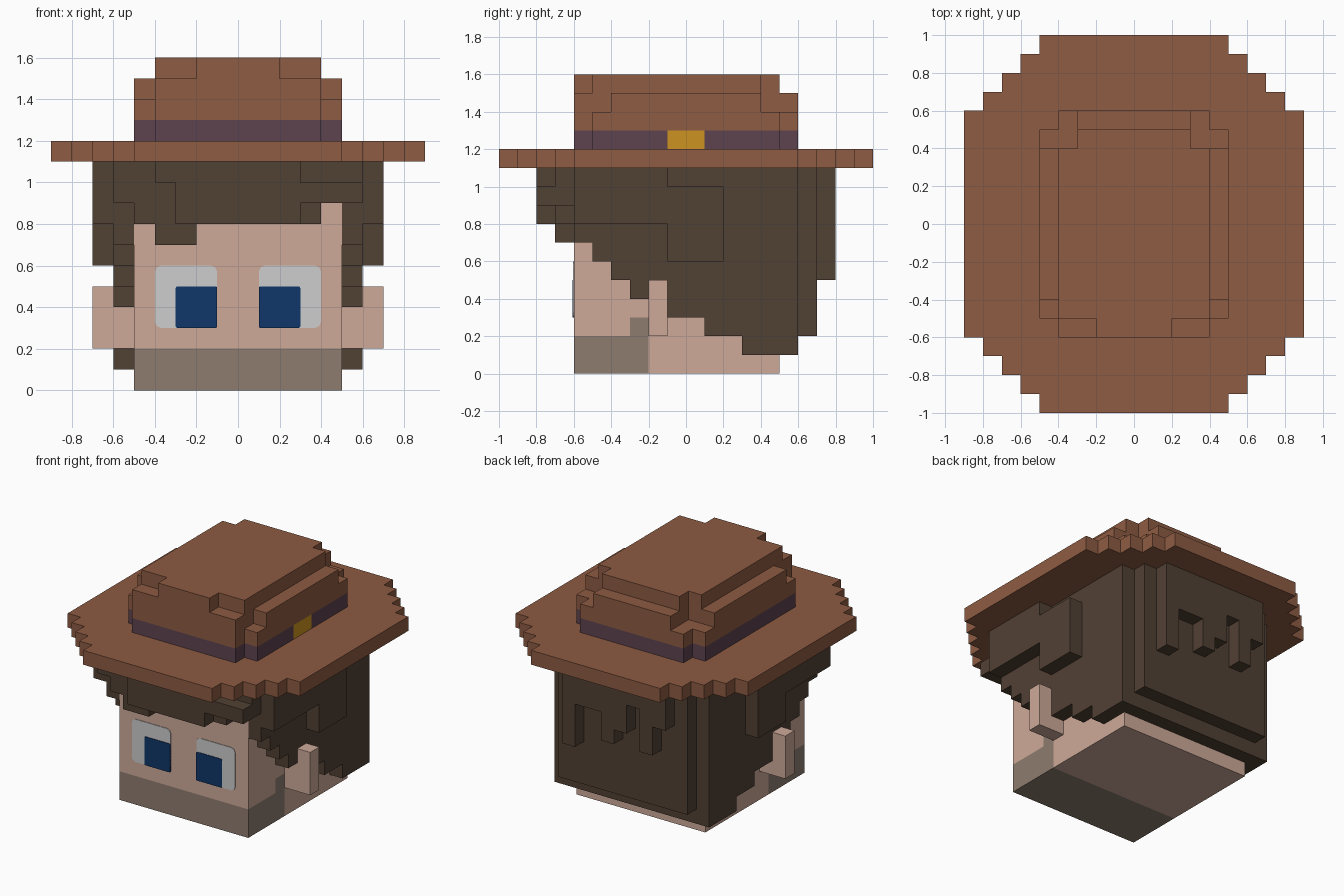
import bpy, bmesh, math

if "Cube" in bpy.data.objects:
    bpy.data.objects.remove(bpy.data.objects["Cube"])

U = 0.1  # size of one block


def material(name, hex_code, gain=1.06):
    lin = []
    for i in (0, 2, 4):
        c = int(hex_code[i:i + 2], 16) / 255
        lin.append(min(1, gain * (c / 12.92 if c < 0.04045 else ((c + 0.055) / 1.055) ** 2.4)))
    m = bpy.data.materials.new(name)
    m.diffuse_color = (*lin, 1)
    m.use_nodes = True
    m.node_tree.nodes["Principled BSDF"].inputs["Base Color"].default_value = m.diffuse_color
    return m


SKIN = material("skin", "c9a595")
STUBBLE = material("stubble", "8b796d")
HAIR = material("dark_hair", "4f3f32")
FELT = material("brown_felt", "8a5941")
BAND = material("plum_band", "5b424e")
GOLD = material("gold", "c89020")
WHITE = material("eye_white", "c8c8c8")
BLUE = material("eye_blue", "0f3567")


def add_object(name, bm, mats):
    mesh = bpy.data.meshes.new(name)
    bm.to_mesh(mesh)
    bm.free()
    for m in mats:
        mesh.materials.append(m)
    ob = bpy.data.objects.new(name, mesh)
    bpy.context.collection.objects.link(ob)
    return ob


def blocks(name, boxes, mats, rule=None, mirror=False):
    """Fuse boxes (x0,x1,y0,y1,z0,z1 in blocks) into one clean outer skin."""
    cells = set()
    for x0, x1, y0, y1, z0, z1 in boxes:
        for x in range(x0, x1):
            for y in range(y0, y1):
                for z in range(z0, z1):
                    cells.add((x, y, z))
                    if mirror:
                        cells.add((-x - 1, y, z))
    bm = bmesh.new()
    verts = {}
    for cell in sorted(cells):
        for axis in range(3):
            for side in (0, 1):
                near = list(cell)
                near[axis] += 2 * side - 1
                if tuple(near) in cells:
                    continue
                b, c = (axis + 1) % 3, (axis + 2) % 3
                ring = []
                for db, dc in ((0, 0), (1, 0), (1, 1), (0, 1)):
                    p = list(cell)
                    p[axis] += side
                    p[b] += db
                    p[c] += dc
                    p = tuple(p)
                    if p not in verts:
                        verts[p] = bm.verts.new([k * U for k in p])
                    ring.append(verts[p])
                f = bm.faces.new(ring if side else ring[::-1])
                f.normal_update()
                if rule:
                    f.material_index = rule(f.calc_center_median() / U, f.normal)
    bmesh.ops.dissolve_limit(bm, angle_limit=0.01, verts=bm.verts[:],
                             edges=bm.edges[:], delimit={'MATERIAL'})
    return add_object(name, bm, mats)


def plate(name, x0, x1, z0, z1, radius, y, mat):
    """Thin rounded plate on the face, reaching forward to y."""
    bm = bmesh.new()
    ring = []
    corners = ((x1, z1, 0), (x0, z1, 90), (x0, z0, 180), (x1, z0, 270))
    cx, cz = (x0 + x1) / 2, (z0 + z1) / 2
    for x, z, start in corners:
        ox = x - math.copysign(radius, x - cx)
        oz = z - math.copysign(radius, z - cz)
        for k in range(3):
            a = math.radians(start + 45 * k)
            ring.append(bm.verts.new((ox + radius * math.cos(a), -0.6, oz + radius * math.sin(a))))
    face = bm.faces.new(ring)
    ext = bmesh.ops.extrude_face_region(bm, geom=[face])
    moved = [v for v in ext["geom"] if isinstance(v, bmesh.types.BMVert)]
    bmesh.ops.translate(bm, verts=moved, vec=(0, y + 0.6, 0))
    bmesh.ops.recalc_face_normals(bm, faces=bm.faces[:])
    return add_object(name, bm, [mat])


# Head, with stubble on the jaw and a small sideburn patch
def head_rule(p, n):
    jaw = p.y < -2 and p.z < 2
    sideburn = abs(n.x) > 0.5 and -3 < p.y < -2 and p.z < 3
    return 1 if jaw or sideburn else 0


blocks("head", [(-5, 5, -6, 5, 0, 10)], [SKIN, STUBBLE], head_rule)

# Ears
for side, x in (("left", -7), ("right", 5)):
    blocks(side + "_ear", [(x, x + 2, -2, -1, 2, 5)], [SKIN])

# Eyes
for side, s in (("left", -1), ("right", 1)):
    plate(side + "_eye", *sorted((s * 0.1, s * 0.4)), 0.3, 0.6, 0.03, -0.604, WHITE)
    plate(side + "_iris", *sorted((s * 0.1, s * 0.3)), 0.3, 0.5, 0.008, -0.608, BLUE)

# Hair cap: top, stepped sides, outer side locks and back
side_bottoms = [7, 6, 5, 4, 5, 3, 3, 2, 2, 1, 1, 1]
cap = [(0, 6, -6, 6, 10, 11), (0, 6, 5, 6, 1, 11), (0, 5, 6, 7, 2, 11),
       (6, 7, -6, -1, 8, 11), (6, 7, -1, 2, 6, 10)]
cap += [(5, 6, y, y + 1, z, 11) for y, z in enumerate(side_bottoms, -6)]
blocks("hair_cap", cap, [HAIR], mirror=True)

# Hanging locks at the back, from left to right
back_bottoms = [8, 6, 9, 7, 6, 8, 8, 5]
blocks("back_locks", [(x, x + 1, 7, 8, z, 11) for x, z in enumerate(back_bottoms, -4)], [HAIR])

# Fringe in two layers
blocks("fringe", [
    (-6, 6, -7, -6, 9, 11), (-5, 4, -7, -6, 8, 9), (-4, -2, -7, -6, 7, 8),
    (-4, 3, -8, -7, 10, 11), (-3, 6, -8, -7, 9, 10), (-3, 3, -8, -7, 8, 9)], [HAIR])

# Hat brim with stepped corners
blocks("hat_brim", [(-9 + k, 9 - k, -6 - k, 6 + k, 11, 12) for k in range(5)], [FELT])


# Hat crown, with the band and a buckle on the right side
def crown_rule(p, n):
    if p.z > 13 or abs(n.z) > 0.5:
        return 0
    return 2 if n.x > 0.5 and p.x > 4.5 and abs(p.y) < 1 else 1


blocks("hat_crown", [
    (-5, 5, -5, 5, 12, 14), (-4, 4, -6, 6, 12, 14),
    (-5, 5, -4, 4, 14, 15), (-4, 4, -6, 4, 14, 15), (-3, 3, 4, 6, 14, 15),
    (-4, 4, -5, 4, 15, 16), (-2, 2, -6, -5, 15, 16), (-3, 3, 4, 5, 15, 16)],
    [FELT, BAND, GOLD], crown_rule)
